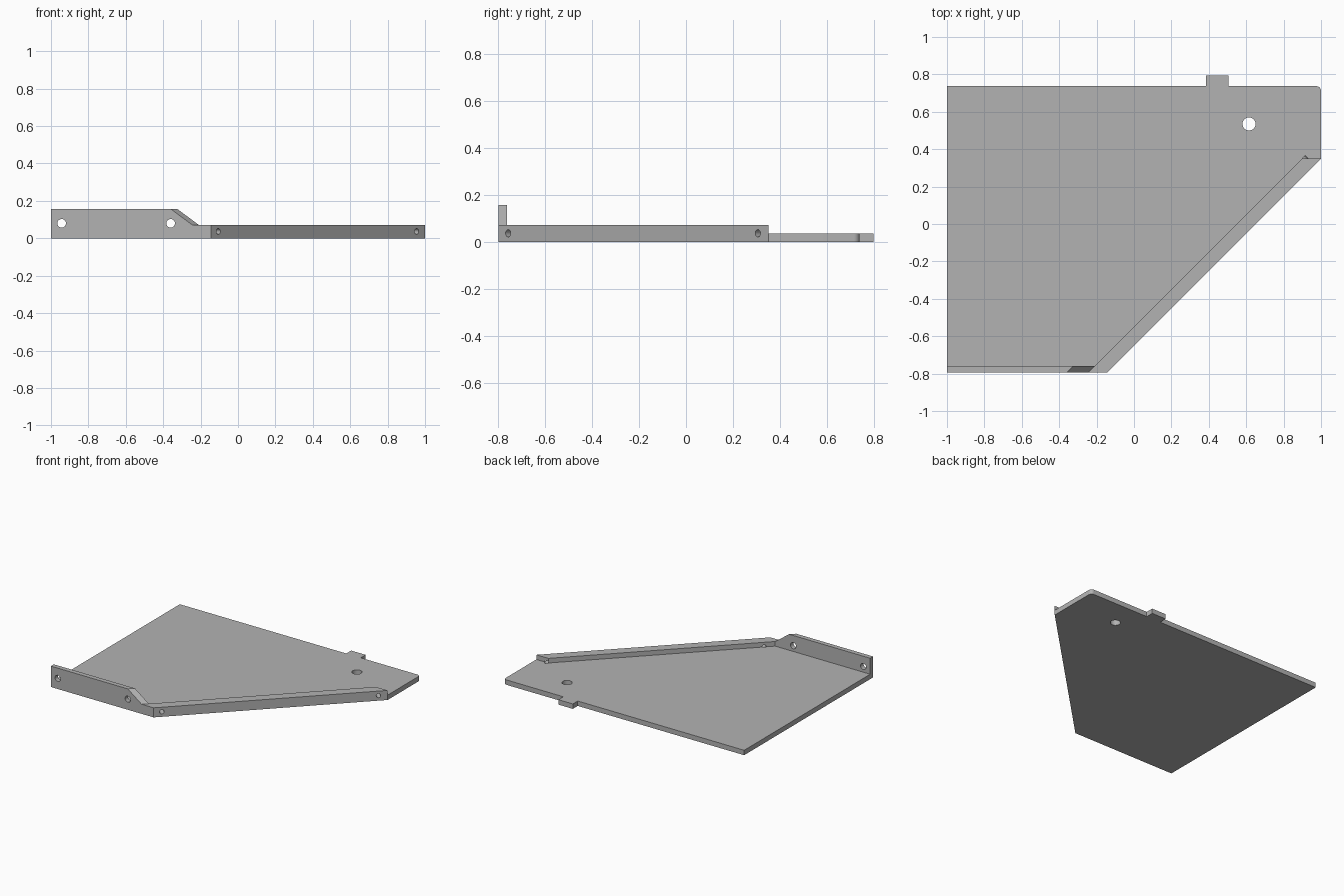
import bpy, bmesh, math
from mathutils import Vector, Matrix

if "Cube" in bpy.data.objects:
    bpy.data.objects.remove(bpy.data.objects["Cube"])

T, RAIL, LIP = 0.037, 0.072, 0.157      # plate, rail and lip heights
Y0, Y1 = -0.795, -0.76                  # outer and inner face of the front lip

grey = bpy.data.materials.new("metal grey")
grey.diffuse_color = (0.45, 0.45, 0.45, 1)
grey.use_nodes = True
grey.node_tree.nodes["Principled BSDF"].inputs["Base Color"].default_value = grey.diffuse_color


def prism(name, bottom, top):
    """Closed solid between two matching outlines."""
    bm = bmesh.new()
    a = [bm.verts.new(p) for p in bottom]
    b = [bm.verts.new(p) for p in top]
    bm.faces.new(a[::-1])
    bm.faces.new(b)
    n = len(a)
    for i in range(n):
        j = (i + 1) % n
        bm.faces.new((a[i], a[j], b[j], b[i]))
    bmesh.ops.recalc_face_normals(bm, faces=bm.faces)
    me = bpy.data.meshes.new(name)
    bm.to_mesh(me)
    bm.free()
    me.materials.append(grey)
    ob = bpy.data.objects.new(name, me)
    bpy.context.collection.objects.link(ob)
    return ob


def slab(name, outline, z0, z1):
    return prism(name, [(x, y, z0) for x, y in outline], [(x, y, z1) for x, y in outline])


def rod(name, start, end, r, n=24):
    start, end = Vector(start), Vector(end)
    rot = (end - start).to_track_quat('Z', 'Y').to_matrix()
    ring = [rot @ Vector((r * math.cos(2 * math.pi * i / n),
                          r * math.sin(2 * math.pi * i / n), 0)) for i in range(n)]
    return prism(name, [start + p for p in ring], [end + p for p in ring])


def combine(body, other, operation):
    m = body.modifiers.new(operation.lower(), 'BOOLEAN')
    m.operation, m.object, m.solver = operation, other, 'EXACT'
    bpy.context.view_layer.objects.active = body
    bpy.ops.object.modifier_apply(modifier=m.name)
    bpy.data.objects.remove(other)


# Base plate with rounded back corner and back tab
corner = [(0.975 + 0.025 * math.cos(a), 0.712 + 0.025 * math.sin(a))
          for a in (math.pi / 2 * i / 6 for i in range(7))]
plate = slab("bracket_plate", [(-1, Y0), (-0.145, Y0), (1, 0.35)] + corner +
             [(0.505, 0.737), (0.505, 0.795), (0.385, 0.795), (0.385, 0.737), (-1, 0.737)], 0, T)

# Low rim: front strip and diagonal rail
rim = slab("rim", [(-1, Y0), (-0.145, Y0), (1, 0.35), (0.90, 0.35), (-0.21, Y1), (-1, Y1)], T, RAIL)
combine(plate, rim, 'UNION')

# Raised front lip, its sloped end skewed along the diagonal
lip = prism("lip",
            [(-1, Y0, RAIL), (-0.245, Y0, RAIL), (-0.36, Y0, LIP), (-1, Y0, LIP)],
            [(-1, Y1, RAIL), (-0.21, Y1, RAIL), (-0.325, Y1, LIP), (-1, Y1, LIP)])
combine(plate, lip, 'UNION')

# Bolt holes: plate, front lip, diagonal rail (ending at its inner face)
combine(plate, rod("hole", (0.615, 0.535, -0.1), (0.615, 0.535, 0.2), 0.035, 32), 'DIFFERENCE')
for x in (-0.943, -0.36):
    combine(plate, rod("hole", (x, Y0 - 0.05, 0.08), (x, Y1 + 0.02, 0.08), 0.023), 'DIFFERENCE')
for x in (-0.105, 0.955):
    y = x - 0.65
    combine(plate, rod("hole", (x + 0.05, y - 0.05, 0.037), (x - 0.05, y + 0.05, 0.037), 0.0155),
            'DIFFERENCE')

plate.select_set(True)
bpy.context.view_layer.objects.active = plate
bpy.ops.object.shade_smooth_by_angle(angle=math.radians(30))
